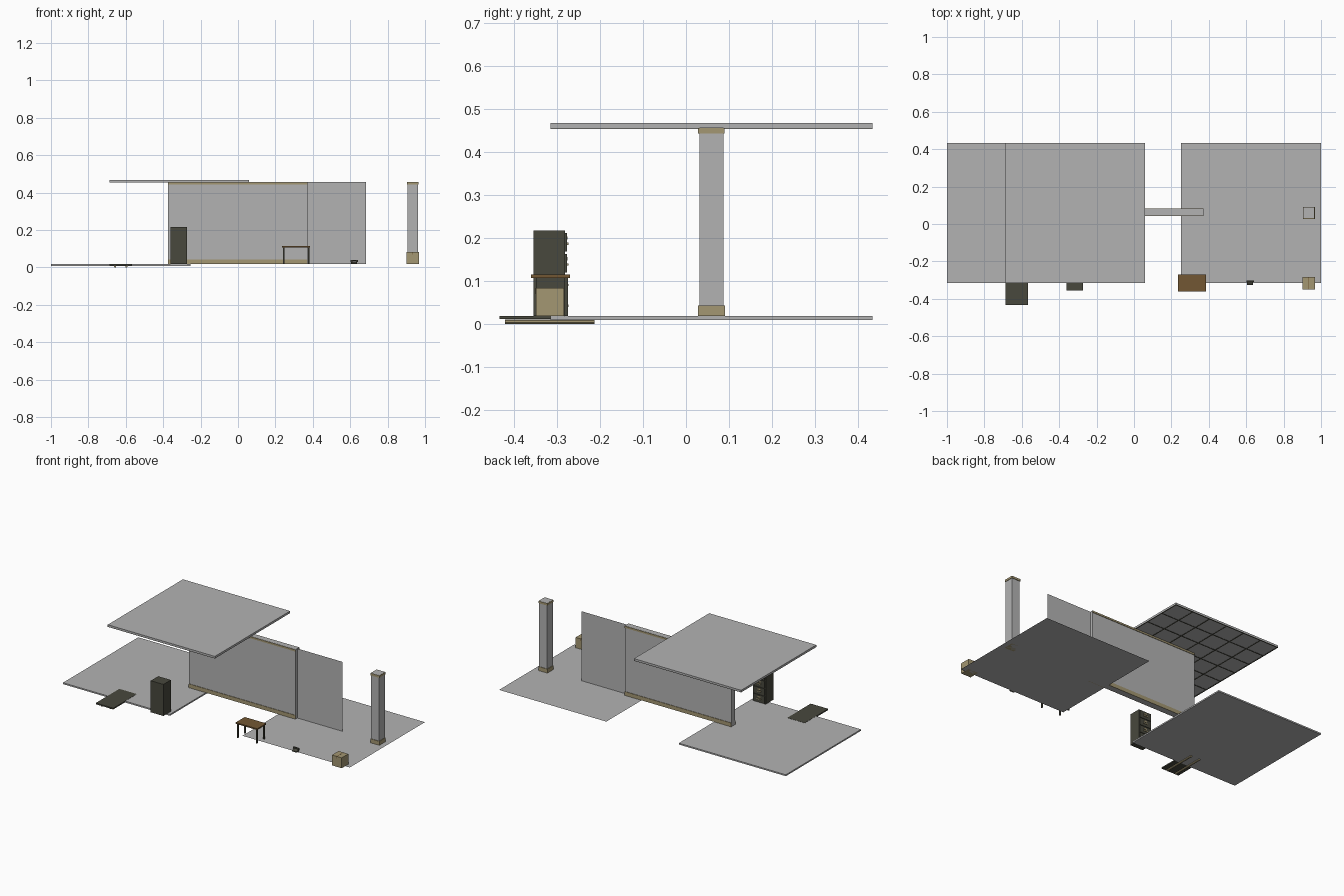
import bpy, bmesh, math
from mathutils import Matrix, Vector

if "Cube" in bpy.data.objects:
    bpy.data.objects.remove(bpy.data.objects["Cube"])


def material(name, rgb):
    m = bpy.data.materials.new(name)
    m.diffuse_color = (*rgb, 1)
    m.use_nodes = True
    m.node_tree.nodes["Principled BSDF"].inputs["Base Color"].default_value = m.diffuse_color
    return m


GREY = material("plaster grey", (0.45, 0.45, 0.45))
TAN = material("tan trim", (0.37, 0.31, 0.17))
DARK = material("dark metal", (0.065, 0.065, 0.047))
BROWN = material("brown wood", (0.17, 0.095, 0.033))


def finish(name, bm, mat):
    bmesh.ops.recalc_face_normals(bm, faces=bm.faces)
    me = bpy.data.meshes.new(name)
    bm.to_mesh(me)
    bm.free()
    me.materials.append(mat)
    ob = bpy.data.objects.new(name, me)
    bpy.context.collection.objects.link(ob)
    return ob


def boxes(name, mat, *ranges):
    """One object made of boxes given as (x0, x1, y0, y1, z0, z1)."""
    bm = bmesh.new()
    for x0, x1, y0, y1, z0, z1 in ranges:
        lo, hi = Vector((x0, y0, z0)), Vector((x1, y1, z1))
        mtx = Matrix.Translation((lo + hi) / 2) @ Matrix.Diagonal((*(hi - lo), 1))
        bmesh.ops.create_cube(bm, size=1, matrix=mtx)
    return finish(name, bm, mat)


def sheet(name, mat, corners):
    bm = bmesh.new()
    bm.faces.new([bm.verts.new(c) for c in corners])
    return finish(name, bm, mat)


FLOOR, TOP = 0.018, 0.456
Y0, Y1 = -0.315, 0.434

# Thick floor slab and thin floor sheet
boxes("floor_slab", GREY, (-1, -0.254, Y0, Y1, 0.009, FLOOR))
sheet("floor_sheet", GREY, [(0.252, Y0, FLOOR), (1, Y0, FLOOR),
                            (1, Y1, FLOOR), (0.252, Y1, FLOOR)])

# Ceiling slab with tile grid on its underside
cx0, cx1 = -0.688, 0.059
boxes("ceiling_slab", GREY, (cx0, cx1, Y0, Y1, 0.455, 0.467))
bars, n, w = [], 6, 0.003
for i in range(n + 1):
    x = cx0 + w + (cx1 - cx0 - 2 * w) * i / n
    y = Y0 + w + (Y1 - Y0 - 2 * w) * i / n
    bars.append((x - w, x + w, Y0, Y1, 0.4535, 0.4555))
    bars.append((cx0, cx1, y - w, y + w, 0.4535, 0.4555))
boxes("ceiling_grid", DARK, *bars)

# Thick wall with skirting and cornice on both faces
wx0, wx1, wy0, wy1 = -0.373, 0.371, 0.045, 0.08
boxes("wall", GREY, (wx0, wx1, wy0, wy1, FLOOR, TOP))
for name, z0, z1 in (("skirting", FLOOR, 0.042), ("cornice", 0.444, TOP - 0.001)):
    boxes("wall_" + name, TAN, (wx0, wx1, wy0 - 0.003, wy0, z0, z1),
          (wx0, wx1, wy1, wy1 + 0.003, z0, z1))

# Thin wall sheet
sheet("wall_sheet", GREY, [(-0.06, 0.062, FLOOR), (0.685, 0.062, FLOOR),
                           (0.685, 0.062, TOP), (-0.06, 0.062, TOP)])

# Square column with base and cap trims
px, py = 0.935, 0.059
for name, mat, r, z0, z1 in (("column", GREY, 0.028, FLOOR, TOP + 0.0005),
                             ("column_base", TAN, 0.0315, FLOOR, 0.043),
                             ("column_cap", TAN, 0.031, 0.443, TOP)):
    boxes(name, mat, (px - r, px + r, py - r, py + r, z0, z1))

# Light panel with two tubes below
boxes("light_panel", DARK, (-0.688, -0.566, -0.434, -0.2, 0.011, 0.0188))
bm = bmesh.new()
for x in (-0.657, -0.597):
    mtx = Matrix.Translation((x, -0.317, 0.0055)) @ Matrix.Rotation(math.pi / 2, 4, 'X')
    bmesh.ops.create_cone(bm, cap_ends=True, segments=8, radius1=0.0059,
                          radius2=0.0059, depth=0.208,
                          matrix=mtx @ Matrix.Rotation(math.pi / 8, 4, 'Z'))
finish("light_tubes", bm, TAN)

# Filing cabinet with four drawers facing the back
boxes("cabinet_body", DARK, (-0.36, -0.272, -0.355, -0.281, FLOOR, 0.217))
drawers, handles = [], []
for i in range(4):
    z = 0.024 + i * 0.048
    drawers.append((-0.355, -0.277, -0.281, -0.277, z, z + 0.043))
    handles.append((-0.330, -0.302, -0.277, -0.273, z + 0.016, z + 0.021))
    handles.append((-0.325, -0.307, -0.277, -0.2755, z + 0.028, z + 0.036))
boxes("cabinet_drawers", DARK, *drawers)
boxes("cabinet_handles", TAN, *handles)

# Table
boxes("table_top", BROWN, (0.236, 0.386, -0.36, -0.27, 0.107, 0.115))
boxes("table_legs", DARK, *[(x - 0.004, x + 0.004, y - 0.004, y + 0.004, FLOOR, 0.107)
                            for x in (0.245, 0.377) for y in (-0.351, -0.279)])

# Desk telephone: sloped body, cradle posts and handset
tx, ty = 0.621, -0.313
bm = bmesh.new()
profile = [(-0.012, FLOOR), (0.012, FLOOR), (0.012, 0.031), (0.004, 0.031), (-0.012, 0.024)]
face = bm.faces.new([bm.verts.new((tx - 0.016, ty + y, z)) for y, z in profile])
ext = bmesh.ops.extrude_face_region(bm, geom=[face])
bmesh.ops.translate(bm, vec=(0.032, 0, 0),
                    verts=[v for v in ext["geom"] if isinstance(v, bmesh.types.BMVert)])
finish("telephone_body", bm, DARK)
boxes("telephone_handset", DARK,
      (tx - 0.02, tx + 0.02, ty + 0.003, ty + 0.011, 0.034, 0.040),
      (tx - 0.02, tx - 0.010, ty + 0.002, ty + 0.012, 0.029, 0.036),
      (tx + 0.010, tx + 0.02, ty + 0.002, ty + 0.012, 0.029, 0.036))

# Cardboard box with a taped seam
boxes("carton", TAN, (0.9, 0.9335, -0.349, -0.284, FLOOR, 0.0835),
      (0.9345, 0.968, -0.349, -0.284, FLOOR, 0.0835),
      (0.9335, 0.9345, -0.348, -0.285, FLOOR, 0.0825))
boxes("carton_tape", BROWN, (0.932, 0.936, -0.3495, -0.2835, 0.07, 0.084))
